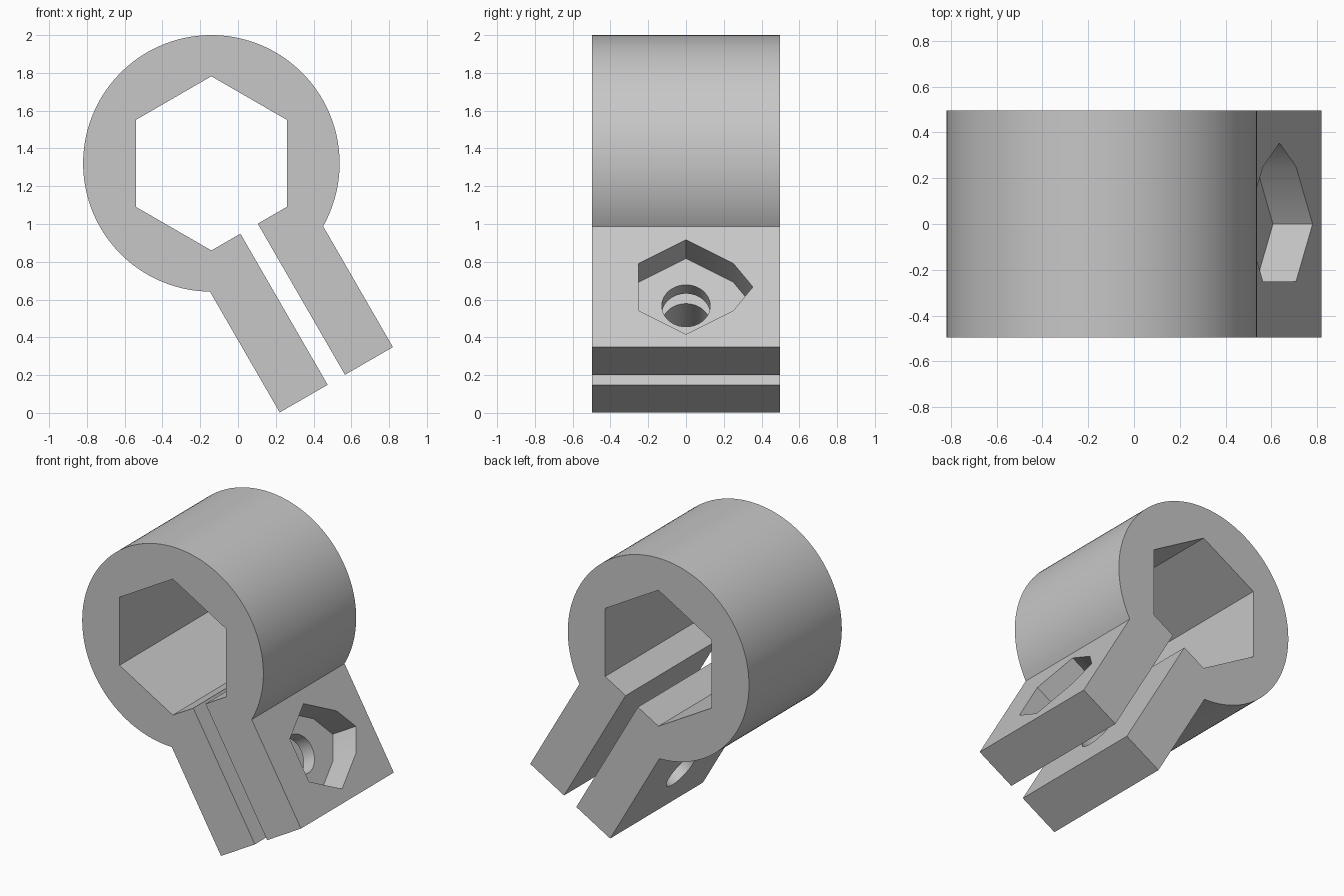
import bpy
import bmesh
from math import sin, cos, pi, radians, asin, tan
from mathutils import Vector

cube = bpy.data.objects.get("Cube")
if cube:
    bpy.data.objects.remove(cube)

# Clamp frame: "along" runs down the arms, "across" runs over the slot
CENTRE = Vector((-0.141, 0, 1.321))
ALONG = Vector((cos(radians(-60)), 0, sin(radians(-60))))
ACROSS = Vector((cos(radians(30)), 0, sin(radians(30))))
DEPTH = Vector((0, 1, 0))

RING, BORE = 0.679, 0.461
SLOT, ARM, ARM_END = 0.053, 0.346, 1.323
HALF_DEPTH = 0.497
BOLT_AT, BOLT_RADIUS = 0.955, 0.128
NUT_RADIUS, NUT_FLOOR, NUT_TIP = 0.289, 0.146, 0.354


def polar(radius, angle):
    return radius * cos(angle), radius * sin(angle)


def prism(name, points, u, v, w, start, end):
    """Sweep a flat outline in u, v along w."""
    bm = bmesh.new()
    base = [bm.verts.new(CENTRE + u * a + v * b + w * start) for a, b in points]
    face = bm.faces.new(base)
    swept = bmesh.ops.extrude_face_region(bm, geom=[face])["geom"]
    moved = [g for g in swept if isinstance(g, bmesh.types.BMVert)]
    bmesh.ops.translate(bm, vec=w * (end - start), verts=moved)
    bmesh.ops.recalc_face_normals(bm, faces=bm.faces)
    mesh = bpy.data.meshes.new(name)
    bm.to_mesh(mesh)
    bm.free()
    obj = bpy.data.objects.new(name, mesh)
    bpy.context.collection.objects.link(obj)
    return obj


# Clamp outline: round ring, two arms, slot and six-sided bore
join = asin(ARM / RING)
steps = 120
outline = [polar(RING, join + (2 * pi - 2 * join) * i / steps) for i in range(steps + 1)]
outline += [(ARM_END, -ARM), (ARM_END, -SLOT), (BORE * cos(pi / 6), -SLOT)]
outline += [polar(BORE, radians(-30 - 60 * i)) for i in range(6)]
outline += [(BORE * cos(pi / 6), SLOT), (ARM_END, SLOT), (ARM_END, ARM)]
clamp = prism("clamp_body", outline, ALONG, ACROSS, DEPTH, -HALF_DEPTH, HALF_DEPTH)

# Bolt hole through both arms
circle = [polar(BOLT_RADIUS, 2 * pi * i / 64) for i in range(64)]
hole = prism("bolt_hole_cutter", [(BOLT_AT + a, b) for a, b in circle],
             ALONG, DEPTH, ACROSS, -0.6, 0.6)

# Nut recess: hexagon with a pointed end towards the back
nut = [polar(NUT_RADIUS, radians(60 * i)) for i in range(6)]
nut.insert(2, (0, NUT_TIP))
recess = prism("nut_recess_cutter", [(BOLT_AT + a, b) for a, b in nut],
               ALONG, DEPTH, ACROSS, NUT_FLOOR, 0.5)

bpy.context.view_layer.objects.active = clamp
for cutter in (recess, hole):
    cutter.hide_render = True
    cut = clamp.modifiers.new(cutter.name, "BOOLEAN")
    cut.operation = "DIFFERENCE"
    cut.solver = "EXACT"
    cut.object = cutter
    bpy.ops.object.modifier_apply(modifier=cut.name)
    bpy.data.objects.remove(cutter)

# Plain grey plastic
grey = bpy.data.materials.new("light grey")
grey.use_nodes = True
colour = (0.57, 0.57, 0.57, 1)
grey.diffuse_color = colour
grey.node_tree.nodes["Principled BSDF"].inputs["Base Color"].default_value = colour
clamp.data.materials.clear()
clamp.data.materials.append(grey)

bpy.ops.object.select_all(action="DESELECT")
clamp.select_set(True)
bpy.ops.object.shade_smooth_by_angle(angle=radians(25))
